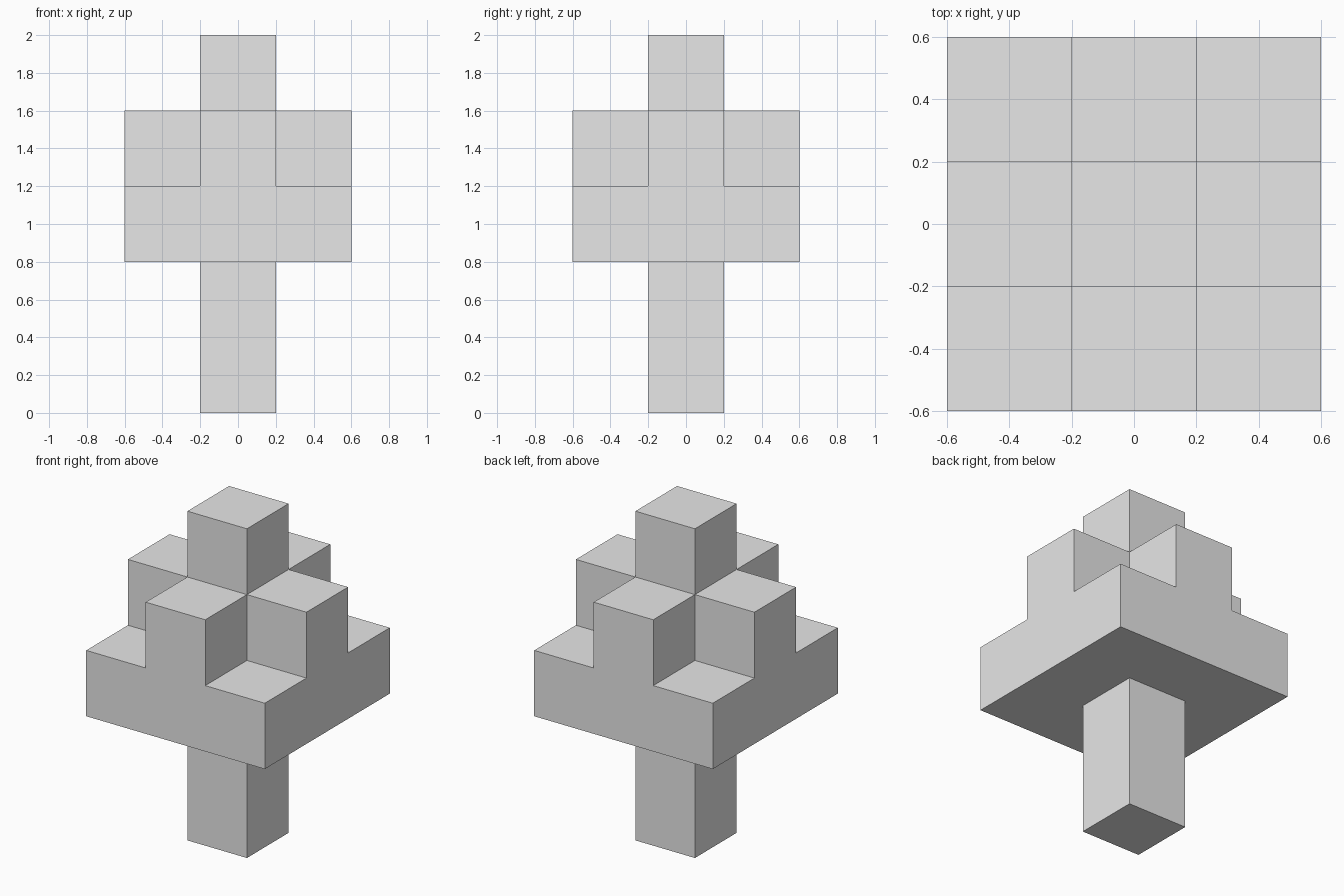
import bpy
import bmesh
import math
from itertools import product
from mathutils import Vector

if "Cube" in bpy.data.objects:
    bpy.data.objects.remove(bpy.data.objects["Cube"], do_unlink=True)

UNIT = 0.4
grey = bpy.data.materials.new("light_grey")
grey.use_nodes = True
grey.diffuse_color = (0.8, 0.8, 0.8, 1)
grey.node_tree.nodes["Principled BSDF"].inputs["Base Color"].default_value = (0.8, 0.8, 0.8, 1)

# Block positions of each part, counted in units from the trunk's base
ring = (-1, 0, 1)
parts = {
    "trunk": {(0, 0, 0), (0, 0, 1)},
    "canopy": {(x, y, 2) for x, y in product(ring, ring)}
    | {(x, y, 3) for x, y in product(ring, ring) if x * y == 0},
    "treetop": {(0, 0, 4)},
}
solid = set().union(*parts.values())


def build_part(name, cells):
    """Make one mesh from the outer faces of a group of blocks."""
    bm = bmesh.new()
    for cell in cells:
        centre = Vector(cell) + Vector((0, 0, 0.5))
        for axis, sign in product(range(3), (-1, 1)):
            normal = Vector((0, 0, 0))
            normal[axis] = sign
            if tuple(int(c) for c in Vector(cell) + normal) in solid:
                continue
            u = Vector((0, 0, 0))
            u[(axis + 1) % 3] = 0.5
            v = normal.cross(u)
            corners = (-u - v, u - v, u + v, v - u)
            bm.faces.new([bm.verts.new((centre + normal / 2 + c) * UNIT) for c in corners])
    # Weld the blocks and merge their coplanar faces
    bmesh.ops.remove_doubles(bm, verts=bm.verts, dist=0.001)
    bmesh.ops.dissolve_limit(bm, angle_limit=math.radians(1), verts=bm.verts, edges=bm.edges)
    mesh = bpy.data.meshes.new(name)
    bm.to_mesh(mesh)
    bm.free()
    mesh.materials.append(grey)
    bpy.context.collection.objects.link(bpy.data.objects.new(name, mesh))


for part_name, part_cells in parts.items():
    build_part(part_name, part_cells)
